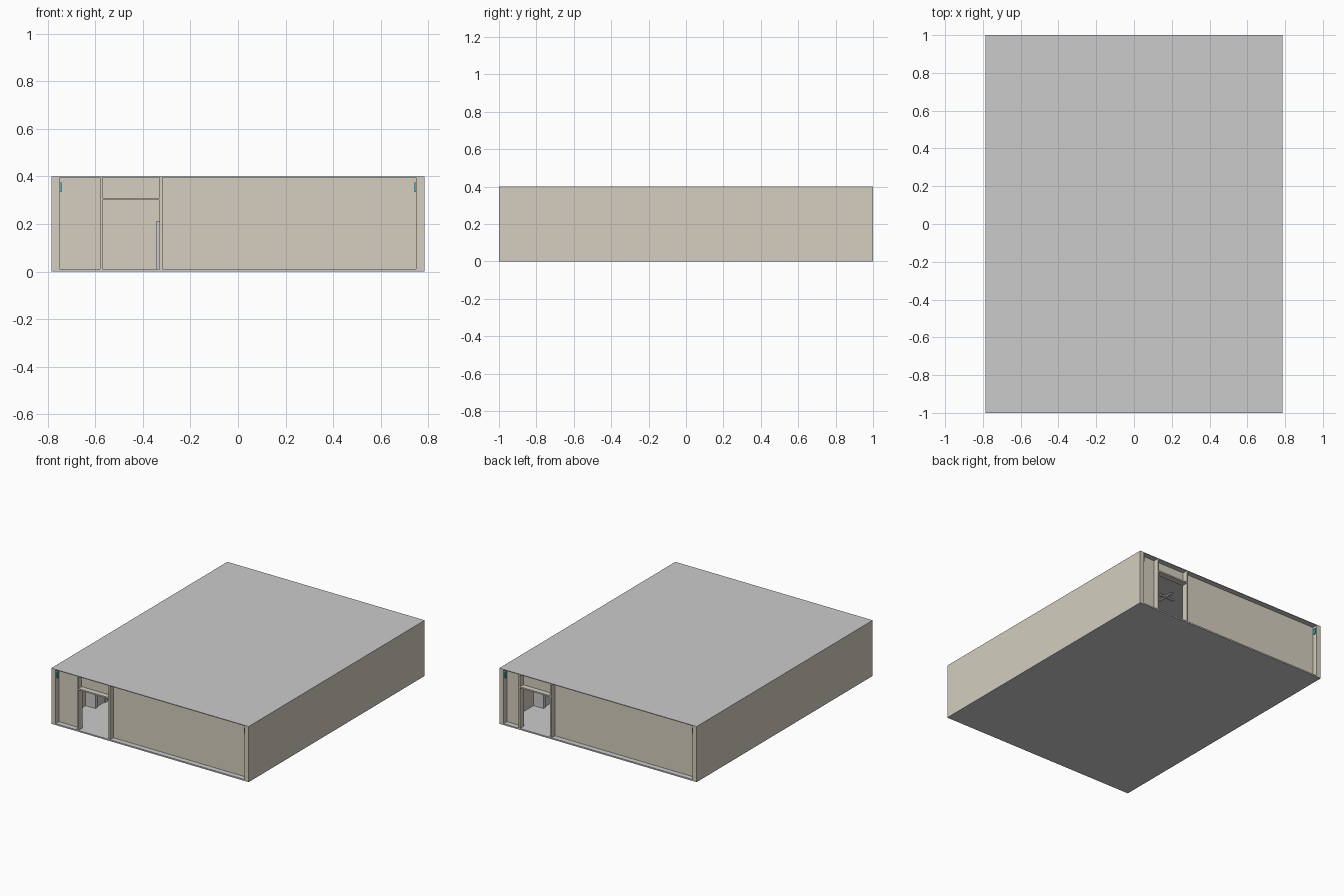
import bpy, bmesh, math

if "Cube" in bpy.data.objects:
    bpy.data.objects.remove(bpy.data.objects["Cube"])

def material(name, rgb):
    m = bpy.data.materials.new(name)
    m.diffuse_color = (*rgb, 1)
    m.use_nodes = True
    m.node_tree.nodes["Principled BSDF"].inputs["Base Color"].default_value = m.diffuse_color
    return m

BEIGE = material("beige_wall", (0.66, 0.62, 0.52))
TEAL = material("teal_lamp", (0.05, 0.5, 0.55))

def box(name, x, y, z, mat=None):
    """Box from (min, max) ranges on each axis."""
    bm = bmesh.new()
    bmesh.ops.create_cube(bm, size=1)
    for v in bm.verts:
        v.co = [(a + b) / 2 + c * (b - a) for c, (a, b) in zip(v.co, (x, y, z))]
    me = bpy.data.meshes.new(name)
    bm.to_mesh(me)
    bm.free()
    ob = bpy.data.objects.new(name, me)
    bpy.context.collection.objects.link(ob)
    if mat:
        me.materials.append(mat)
    return ob

W, IN, H = 0.785, 0.75, 0.4        # half width, inner half width, height
FLOOR, ROOF = 0.01, 0.395          # floor top, roof underside
DOOR_H, FIN = 0.30, 0.012          # door height, frame thickness
FACE, BACK = -0.962, -0.954        # recessed end wall, front and back faces

# shell: floor, roof and long side walls
box("floor", (-W, W), (-1, 1), (0, FLOOR))
box("roof", (-W, W), (-1, 1), (ROOF, H))
for s, side in ((-1, "left"), (1, "right")):
    box(side + "_wall", sorted((s * IN, s * W)), (-1, 1), (FLOOR, ROOF), BEIGE)

def end_wall(end, x0, x1, turned):
    """Recessed end wall with a framed doorway, built at the front."""
    wall, frame = (FACE, BACK), (-1, BACK)
    parts = [
        box(end + "_wall_left", (-IN, x0 - FIN), wall, (FLOOR, ROOF), BEIGE),
        box(end + "_wall_right", (x1 + FIN, IN), wall, (FLOOR, ROOF), BEIGE),
        box(end + "_wall_over_door", (x0, x1), wall, (DOOR_H, ROOF), BEIGE),
        box(end + "_door_canopy", (x0, x1), frame, (DOOR_H, DOOR_H + 0.01), BEIGE),
        box(end + "_door_fin_left", (x0 - FIN, x0), frame, (FLOOR, ROOF), BEIGE),
        box(end + "_door_fin_right", (x1, x1 + FIN), frame, (FLOOR, ROOF), BEIGE),
    ]
    # small lamps on the side walls
    for s in (-1, 1):
        parts.append(box(end + "_lamp", sorted((s * 0.743, s * IN)),
                         (-0.992, -0.972), (0.335, 0.375), TEAL))
    if turned:
        for p in parts:
            p.rotation_euler.z = math.pi

end_wall("front", -0.57, -0.33, False)
end_wall("back", -0.62, -0.38, True)

# interior seen through the doors: side cabinets, counter, ceiling crosses
for s, end in ((1, "front"), (-1, "back")):
    objs = [box(end + "_cabinet", (-IN, -0.68), (-0.66, -0.3), (FLOOR, 0.21))]
    for i in range(4):
        y = -0.66 + i * 0.113
        objs.append(box(end + "_cabinet_rib", (-0.68, -0.67), (y, y + 0.02), (FLOOR, 0.21)))
    cx, cy = -0.28, -0.66
    objs.append(box(end + "_ceiling_cross", (cx - 0.07, cx + 0.07), (cy - 0.008, cy + 0.008), (0.375, 0.385)))
    objs.append(box(end + "_ceiling_cross", (cx - 0.008, cx + 0.008), (cy - 0.07, cy + 0.07), (0.375, 0.385)))
    objs.append(box(end + "_ceiling_stem", (cx - 0.006, cx + 0.006), (cy - 0.006, cy + 0.006), (0.385, ROOF)))
    if s < 0:
        for o in objs:
            o.rotation_euler.z = math.pi
box("counter", (-0.345, 0.345), (-0.05, 0.05), (FLOOR, 0.21))
